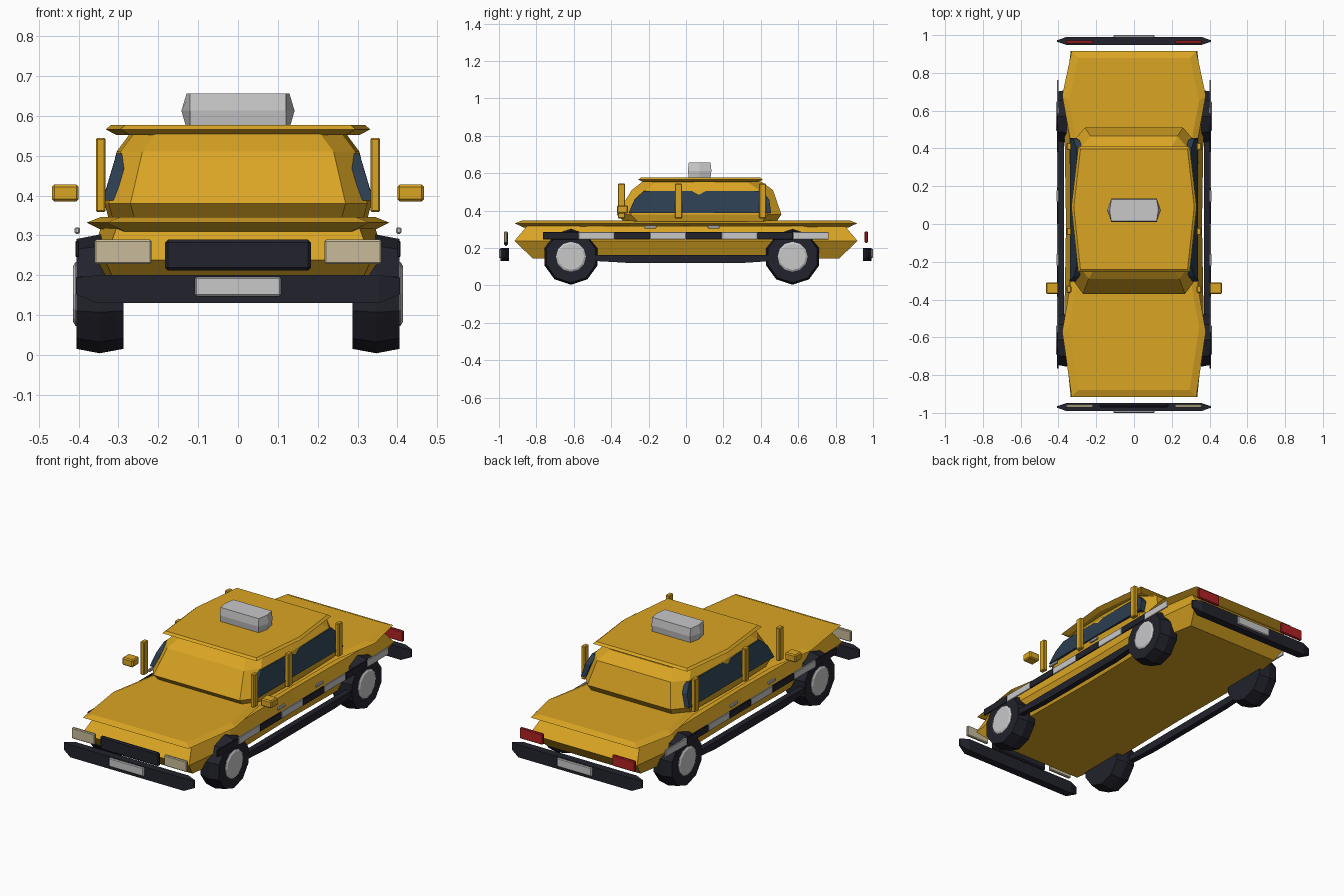
import bpy, bmesh, math
from mathutils import Matrix

if "Cube" in bpy.data.objects:
    bpy.data.objects.remove(bpy.data.objects["Cube"])


def material(name, rgb):
    m = bpy.data.materials.new(name)
    m.diffuse_color = (*rgb, 1)
    m.use_nodes = True
    m.node_tree.nodes["Principled BSDF"].inputs["Base Color"].default_value = m.diffuse_color
    return m


YELLOW = material("taxi yellow", (0.70, 0.376, 0.017))
DARK = material("dark rubber", (0.016, 0.016, 0.026))
GLASS = material("blue glass", (0.025, 0.048, 0.08))
SILVER = material("silver", (0.58, 0.58, 0.59))
CREAM = material("headlight cream", (0.58, 0.50, 0.32))
RED = material("tail light red", (0.44, 0.016, 0.018))


def finish(name, bm, mat):
    bmesh.ops.recalc_face_normals(bm, faces=bm.faces)
    me = bpy.data.meshes.new(name)
    bm.to_mesh(me)
    bm.free()
    me.materials.append(mat)
    ob = bpy.data.objects.new(name, me)
    bpy.context.collection.objects.link(ob)
    return ob


def loft(name, rings, mat):
    """Skin a closed solid over rings with equal point counts."""
    bm = bmesh.new()
    loops = [[bm.verts.new(p) for p in r] for r in rings]
    n = len(loops[0])
    for a, b in zip(loops, loops[1:]):
        for i in range(n):
            j = (i + 1) % n
            bm.faces.new((a[i], a[j], b[j], b[i]))
    bm.faces.new(loops[0][::-1])
    bm.faces.new(loops[-1])
    return finish(name, bm, mat)


def box(name, lo, hi, mat, bevel=0.004):
    bm = bmesh.new()
    size = [b - a for a, b in zip(lo, hi)]
    mid = [(a + b) / 2 for a, b in zip(lo, hi)]
    bmesh.ops.create_cube(bm, size=1, matrix=Matrix.Translation(mid) @ Matrix.Diagonal((*size, 1)))
    if bevel:
        bmesh.ops.bevel(bm, geom=bm.edges[:], offset=bevel, segments=1, affect='EDGES')
    return finish(name, bm, mat)


def side_box(name, x0, x1, y0, y1, z0, z1, mat, bevel=0.004):
    """A box on the right and its mirror on the left."""
    box(name + "_right", (x0, y0, z0), (x1, y1, z1), mat, bevel)
    box(name + "_left", (-x1, y0, z0), (-x0, y1, z1), mat, bevel)


def mirror_outline(half, z):
    """Closed plan outline from right-hand points listed front to back."""
    return [(x, y, z) for x, y in half] + [(-x, y, z) for x, y in half[::-1]]


# Lower body: flares to a belt line, then tucks in under the deck
def hull_ring(z, xe, xm, ye):
    return mirror_outline([(xe, -ye), (xm, -0.57), (xm - 0.01, 0), (xm, 0.62), (xe, ye)], z)


loft("lower_body", [hull_ring(0.145, 0.29, 0.325, 0.82),
                    hull_ring(0.238, 0.335, 0.37, 0.917),
                    hull_ring(0.318, 0.305, 0.345, 0.85)], YELLOW)


# Waisted deck forming hood and boot lid
def deck_ring(z, inset):
    half = [(0.33, -0.915), (0.38, -0.57), (0.33, -0.28), (0.33, 0.40), (0.38, 0.68), (0.33, 0.915)]
    return mirror_outline([(x - inset, y * (1 - inset * 1.1)) for x, y in half], z)


loft("hood_and_boot_deck", [deck_ring(0.31, 0.045), deck_ring(0.332, 0), deck_ring(0.346, 0.035)], YELLOW)


# Cabin with chamfered corners
def cabin_ring(z, hw, yf, yr):
    return mirror_outline([(hw - 0.065, yf), (hw - 0.01, yf + 0.075), (hw, 0.07),
                           (hw - 0.01, yr - 0.075), (hw - 0.075, yr)], z)


loft("cabin", [cabin_ring(0.343, 0.325, -0.335, 0.485),
               cabin_ring(0.38, 0.335, -0.37, 0.51),
               cabin_ring(0.51, 0.305, -0.29, 0.465),
               cabin_ring(0.557, 0.27, -0.23, 0.40)], YELLOW)


# Overhanging roof panel
def roof_ring(z, s):
    return mirror_outline([(0.295 * s, 0.075 - 0.33 * s), (0.332 * s, 0.09), (0.295 * s, 0.075 + 0.335 * s)], z)


loft("roof", [roof_ring(0.552, 0.92), roof_ring(0.566, 1), roof_ring(0.577, 0.96)], YELLOW)

# Roof sign with pointed ends
loft("roof_sign", [[(-t, 0.073, z), (-0.12, 0.073 - w, z), (0.12, 0.073 - w, z),
                    (t, 0.073, z), (0.12, 0.073 + w, z), (-0.12, 0.073 + w, z)]
                   for z, t, w in ((0.574, 0.131, 0.058), (0.613, 0.142, 0.063), (0.656, 0.129, 0.058))], SILVER)

for s, side in ((1, "right"), (-1, "left")):
    # Side window pane leaning with the cabin
    pane = [(0.339, -0.305, 0.388), (0.340, 0.455, 0.388), (0.318, 0.445, 0.46),
            (0.305, 0.405, 0.505), (0.305, -0.225, 0.505), (0.318, -0.275, 0.46)]
    loft("side_window_" + side, [[(s * (x - d), y, z) for x, y, z in pane] for d in (0.03, 0)], GLASS)

    # Wheels: ten-sided tyres with a slight crown, and hub caps
    for yc, end in ((-0.615, "front"), (0.57, "rear")):
        def disc(x, r, n):
            return [(s * x, yc + r * math.sin(math.tau * i / n), 0.153 - r * math.cos(math.tau * i / n))
                    for i in range(n)]
        loft(f"{end}_tyre_{side}", [disc(0.288, 0.138, 10), disc(0.347, 0.149, 10), disc(0.405, 0.138, 10)], DARK)
        loft(f"{end}_hub_cap_{side}", [disc(0.39, 0.08, 12), disc(0.408, 0.08, 12), disc(0.414, 0.07, 12)], SILVER)

    # Sill bar, thinner towards its ends
    loft("sill_" + side, [[(s * x, y, z) for x, z in ((0.37, z0), (0.403, z0), (0.403, 0.163), (0.37, 0.163))]
                          for y, z0 in ((-0.56, 0.135), (-0.3, 0.12), (0.3, 0.12), (0.52, 0.135))], DARK)

# Window pillars
for y, label in ((-0.345, "front"), (-0.04, "middle"), (0.41, "rear")):
    side_box(f"{label}_pillar", 0.332, 0.357, y - 0.019, y + 0.019, 0.358, 0.545, YELLOW)

# Door mirrors and handles
side_box("door_mirror", 0.40, 0.467, -0.37, -0.31, 0.385, 0.428, YELLOW, 0.006)
for y, label in ((-0.19, "front"), (0.148, "rear")):
    side_box(f"{label}_door_handle", 0.397, 0.41, y - 0.032, y + 0.032, 0.304, 0.32, SILVER, 0.003)

# Chequered strip along each side
for i in range(8):
    y = -0.765 + i * 0.191
    side_box(f"check_{i + 1}", 0.399, 0.408, y, y + 0.191, 0.246, 0.286, SILVER if i % 2 else DARK, 0.002)

# Bumpers, plates and lights at both ends
for s, end, lamp in ((-1, "front", CREAM), (1, "rear", RED)):
    def section(x, d, z0, z1):
        return [(x, s * 0.969 - d, z0), (x, s * 0.969 + d, z0), (x, s * 0.969 + d, z1), (x, s * 0.969 - d, z1)]
    loft(end + "_bumper", [section(-0.407, 0.004, 0.152, 0.194), section(-0.355, 0.022, 0.13, 0.2),
                           section(0.355, 0.022, 0.13, 0.2), section(0.407, 0.004, 0.152, 0.194)], DARK)
    a, b = sorted((s * 0.984, s * 1.0))
    box(end + "_number_plate", (-0.108, a, 0.147), (0.108, b, 0.196), SILVER)
    a, b = sorted((s * 0.955, s * 0.972))
    side_box(end + "_light", 0.217, 0.36, a, b, 0.228, 0.289, lamp)

# Front grille
box("grille", (-0.183, -0.972, 0.212), (0.183, -0.953, 0.289), DARK, 0.007)
